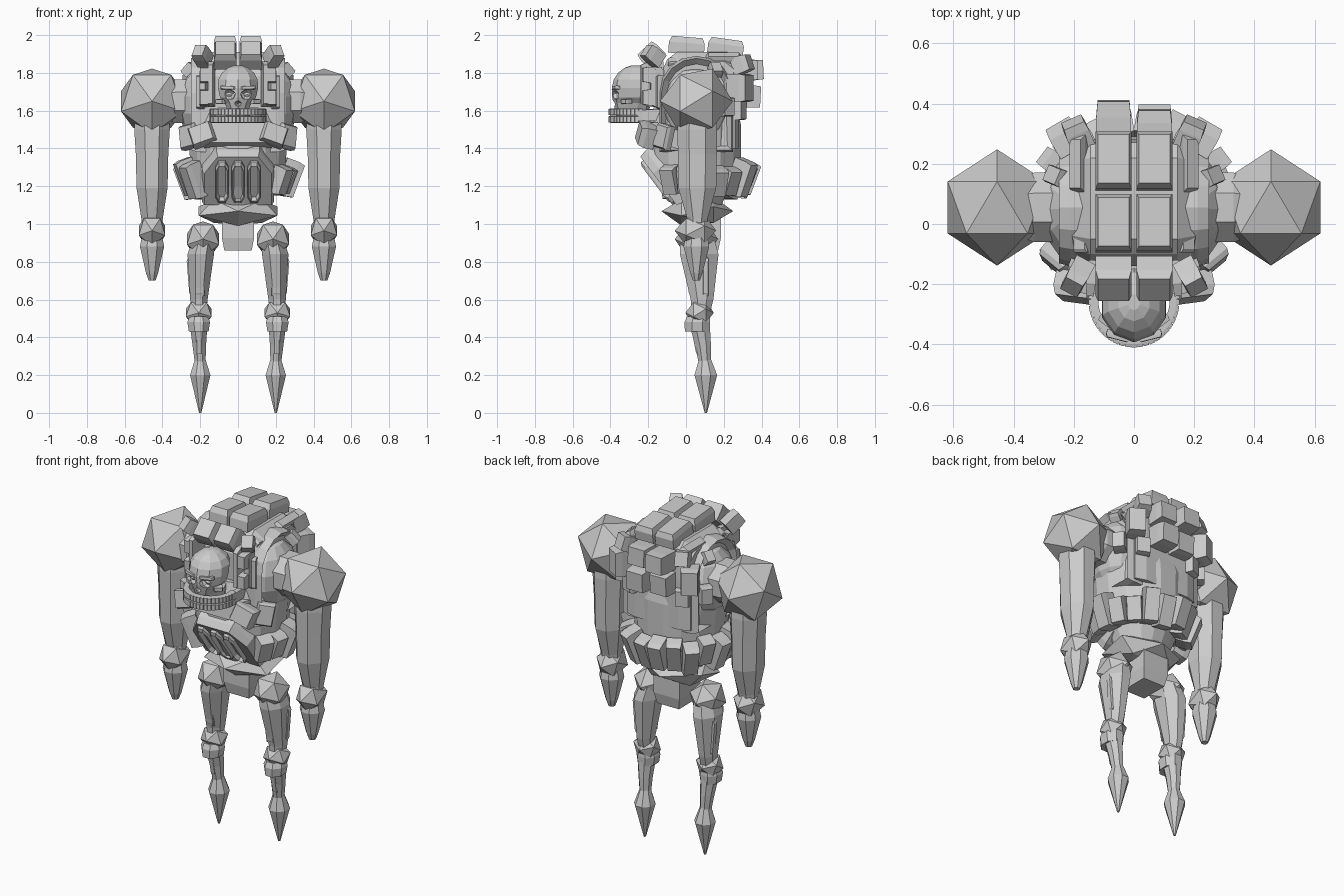
import bpy, bmesh, math, random
from mathutils import Vector, Matrix

if "Cube" in bpy.data.objects:
    bpy.data.objects.remove(bpy.data.objects["Cube"])

random.seed(4)
grey = bpy.data.materials.new("plain_grey")
grey.diffuse_color = (0.6, 0.6, 0.6, 1)
grey.use_nodes = True
grey.node_tree.nodes["Principled BSDF"].inputs["Base Color"].default_value = grey.diffuse_color


def finish(bm, name):
    bmesh.ops.recalc_face_normals(bm, faces=bm.faces[:])
    me = bpy.data.meshes.new(name)
    bm.to_mesh(me)
    bm.free()
    me.materials.append(grey)
    ob = bpy.data.objects.new(name, me)
    bpy.context.collection.objects.link(ob)
    return ob


def loft(name, rings, n=8):
    """Stack of n-sided horizontal rings: (x, y, z, half width, half depth)."""
    bm = bmesh.new()
    k = 1 / math.cos(math.pi / n)
    rows = []
    for x, y, z, rx, ry in rings:
        row = []
        for i in range(n):
            a = (i + 0.5) * math.tau / n
            row.append(bm.verts.new((x + rx * k * math.cos(a), y + ry * k * math.sin(a), z)))
        rows.append(row)
    for a, b in zip(rows, rows[1:]):
        for i in range(n):
            j = (i + 1) % n
            bm.faces.new((a[i], a[j], b[j], b[i]))
    bm.faces.new(rows[0])
    bm.faces.new(rows[-1])
    return finish(bm, name)


def plate(name, pos, normal, w, h, t, up=(0, 0, 1), taper=0.85, roll=0, outline=None, inset=0, depth=0):
    """Chamfered slab whose base sits at pos and which rises along normal."""
    n = Vector(normal).normalized()
    x = Vector(up).cross(n).normalized()
    rot = Matrix((x, n.cross(x), n)).transposed() @ Matrix.Rotation(roll, 3, 'Z')
    pts = outline or [(-.5, -.5), (.5, -.5), (.5, .5), (-.5, .5)]
    bm = bmesh.new()
    low, mid, top = [[bm.verts.new(Vector(pos) + rot @ Vector((px * w * k, py * h * k, d)))
                      for px, py in pts] for k, d in ((1, 0), (1, t * .65), (taper, t))]
    for a, b in ((low, mid), (mid, top)):
        for i in range(len(pts)):
            j = (i + 1) % len(pts)
            bm.faces.new((a[i], a[j], b[j], b[i]))
    bm.faces.new(low[::-1])
    cap = bm.faces.new(top)
    if inset:
        bm.normal_update()
        bmesh.ops.inset_region(bm, faces=[cap], thickness=inset, depth=0)
        bmesh.ops.translate(bm, verts=cap.verts[:], vec=n * depth)
    return finish(bm, name)


def ico(name, pos, size):
    """Twenty-sided joint with one corner facing forward."""
    bm = bmesh.new()
    turn = Matrix(((0, 1, 0, 0), (0, 0, -1, 0), (-1, 0, 0, 0), (0, 0, 0, 1)))
    mat = Matrix.Translation(pos) @ Matrix.Diagonal((*size, 1)) @ turn
    bmesh.ops.create_icosphere(bm, subdivisions=1, radius=1, matrix=mat)
    return finish(bm, name)


octagon = [(.5 * math.cos((i + .5) * math.pi / 4), .5 * math.sin((i + .5) * math.pi / 4)) for i in range(8)]

# torso: arched hull extruded across x, with stepped-in ends
hull = [(-.14, 1.4), (-.14, 1.78), (-.10, 1.87), (-.05, 1.91), (.22, 1.91), (.27, 1.87), (.28, 1.7), (.28, 1.4)]
bm = bmesh.new()
rows = []
for x, k in ((-.21, .9), (-.145, 1), (.145, 1), (.21, .9)):
    rows.append([bm.verts.new((x, .07 + (y - .07) * k, 1.4 + (z - 1.4) * k)) for y, z in hull])
for a, b in zip(rows, rows[1:]):
    for i in range(len(hull)):
        j = (i + 1) % len(hull)
        bm.faces.new((a[i], a[j], b[j], b[i]))
bm.faces.new(rows[0])
bm.faces.new(rows[-1])
finish(bm, "torso_hull")
loft("torso_drum", [(0, .06, 1.08, .15, .12), (0, .05, 1.2, .2, .18), (0, .045, 1.3, .25, .245),
                    (0, .045, 1.53, .27, .245), (0, .05, 1.62, .25, .22)], 16)

# chest shelf, belly grille and its three vents
plate("chest_shelf", (0, -.08, 1.46), (0, -1, .15), .36, .13, .15, taper=.8)
slope = Vector((0, -.8, -.6))
grille = [(-.5, -.5), (.5, -.5), (.5, .15), (.3, .5), (-.3, .5), (-.5, .15)]
plate("belly_panel", (0, -.05, 1.30), slope, .38, .34, .12, taper=.94, outline=grille)
slot = [(-.5, -.36), (-.25, -.5), (.25, -.5), (.5, -.36), (.5, .36), (.25, .5), (-.25, .5), (-.5, .36)]
for x in (-.085, 0, .085):
    plate("belly_vent", Vector((x, -.05, 1.30)) + slope * .115, slope, .07, .27, .03,
          outline=slot, inset=.012, depth=-.03)

# roof and back armour, two columns
armour = [(-.15, 1.86, (0, -.7, .72), .12, .1), (0, 1.90, (0, .08, 1), .19, .09),
          (.205, 1.895, (0, .14, 1), .19, .085)]
for s in (-1, 1):
    for y, z, nrm, h, t in armour:
        plate("roof_plate", (s * .068, y, z), nrm, .12, h, t, up=(0, 1, 0))
    plate("back_plate_upper", (s * .068, .26, 1.81), (0, 1, .05), .115, .11, .135 - s * .015, taper=.92)
    plate("back_plate_middle", (s * .068, .26, 1.68), (0, 1, -.05), .115, .12, .12 + s * .015, taper=.92)

# arched side frame outline
arch = [(-.5, -.5), (.5, -.5)] + [(.5 * math.cos(a * math.pi / 8), .12 + .38 * math.sin(a * math.pi / 8))
                                  for a in range(9)]
# loose armour blocks: position, normal, width, height, thickness
blocks = [((.20, .24, 1.72), (.5, .86, 0), .10, .15, .11), ((.25, .19, 1.62), (.8, .6, 0), .07, .10, .07),
          ((.17, .26, 1.83), (.35, .8, .3), .08, .09, .09), ((.16, .25, 1.60), (.4, .9, 0), .08, .10, .06),
          ((.17, -.14, 1.86), (.35, -.65, .55), .07, .08, .10), ((.24, .15, 1.80), (.6, .25, .6), .06, .07, .05),
          ((.19, -.12, 1.70), (.35, -.9, 0), .04, .18, .04)]
for s in (-1, 1):
    # side frame, shoulder dome and hub
    plate("side_arch_frame", (s * .14, .055, 1.635), (s, 0, 0), .39, .51, .11, taper=.95,
          outline=arch, inset=.03, depth=-.03)
    bm = bmesh.new()
    bmesh.ops.create_uvsphere(bm, u_segments=12, v_segments=7, radius=1,
                              matrix=Matrix.Translation((s * .19, .05, 1.63)) @ Matrix.Diagonal((.125, .18, .2, 1)))
    finish(bm, "shoulder_dome")
    plate("shoulder_hub", (s * .24, .055, 1.65), (s, 0, 0), .25, .25, .14, outline=octagon)
    for (x, y, z), (nx, ny, nz), w, h, t in blocks:
        plate("armour_block", (s * x, y, z), (s * nx, ny, nz), w, h, t, taper=.9)
    plate("roof_side_rail", (s * .165, .2, 1.845), (s * .5, 0, .85), .05, .19, .06, up=(0, 1, 0))
    plate("roof_side_rail_front", (s * .17, -.01, 1.85), (s * .5, 0, .85), .05, .17, .025, up=(0, 1, 0))
    # hood strips beside the head
    plate("hood_strip_inner", (s * .135, -.12, 1.74), (s * .1, -1, 0), .03, .24, .12)
    plate("hood_strip_outer", (s * .175, -.12, 1.72), (s * .2, -1, 0), .035, .2, .07)
    for z in (1.67, 1.79):
        plate("hood_block", (s * .165, -.13, z), (s * .1, -1, 0), .06, .085, .1)
    # tilted plates under the jaw
    plate("collar_plate", (s * .18, -.17, 1.465), (s * .2, -.95, .2), .13, .11, .085, roll=-s * .35)
    plate("chest_side_plate", (s * .245, -.1, 1.46), (s * .65, -.75, .1), .1, .13, .05, roll=-s * .2)

# skirt of uneven blocks round the back and sides
for i in range(14):
    a = math.radians(-30 + i * 240 / 13)
    h, t = random.uniform(.13, .2), random.uniform(.07, .11)
    c, sn = math.cos(a), math.sin(a)
    plate("skirt_block", (.225 * c, .05 + .225 * sn, 1.25 + random.uniform(-.02, .02)), (c, sn, -.38),
          .085, h, t, taper=.92)

# skull with carved sockets
skull = loft("skull", [(0, -.285, 1.60, .055, .085), (0, -.285, 1.64, .07, .095), (0, -.28, 1.67, .095, .105),
                       (0, -.275, 1.72, .106, .112), (0, -.265, 1.765, .104, .112), (0, -.26, 1.80, .085, .095),
                       (0, -.26, 1.828, .052, .06), (0, -.26, 1.84, .02, .025)], 10)
for x, z, r in ((-.048, 1.685, .04), (.048, 1.685, .04), (0, 1.638, .02)):
    cutter = ico("socket_cutter", (x, -.385, z), (r, .045, r * .8))
    cutter.hide_render = True
    cutter.hide_viewport = True
    cut = skull.modifiers.new("socket", 'BOOLEAN')
    cut.operation = 'DIFFERENCE'
    cut.object = cutter
for s in (-1, 1):
    ico("eye", (s * .048, -.345, 1.685), (.026, .014, .016))
    plate("brow", (s * .05, -.36, 1.72), (s * .25, -1, .1), .08, .018, .025, roll=s * .05)
    plate("cheekbone", (s * .078, -.30, 1.648), (s * .6, -.8, 0), .05, .025, .04)
    plate("jaw_arm", (s * .135, -.12, 1.575), (0, -1, 0), .03, .06, .14)
loft("jaw", [(0, -.25, 1.54, .06, .11), (0, -.26, 1.61, .065, .11)], 10)

# two curved rows of teeth
for z in (1.554, 1.593):
    for i in range(25):
        a = math.radians(-96 + i * 8)
        sx, cy = math.sin(a), math.cos(a)
        plate("tooth", (.118 * sx, -.255 - .122 * cy, z), (sx, -cy, 0), .021, .037, .033, taper=.85)

# pelvis
ico("pelvis_cap", (0, .06, 1.068), (.245, .19, .085))
plate("pelvis_block", (0, .085, 1.05), (0, 0, -1), .17, .2, .19, up=(0, 1, 0), taper=.85)

for s in (-1, 1):
    # arm
    x = s * .455
    ico("shoulder_ball", (x, .055, 1.65), (.193, .193, .193))
    loft("arm", [(x, .06, 1.56, .092, .10), (x, .06, 1.5, .094, .105), (x, .06, 1.37, .086, .103),
                 (x, .06, 1.19, .082, .10), (x, .06, 1.03, .057, .055), (x, .055, .96, .05, .05)])
    ico("elbow", (x, .05, .965), (.082, .11, .09))
    loft("hand_spike", [(x, .055, .98, .045, .05), (x, .055, .88, .064, .068),
                        (x, .055, .74, .032, .032), (x, .055, .70, .018, .018)])
    # leg
    ico("hip", (s * .185, .055, .92), (.1, .115, .105))
    loft("thigh", [(s * .18, .06, .92, .06, .09), (s * .197, .07, .84, .07, .102),
                   (s * .207, .085, .6, .046, .06), (s * .207, .08, .54, .04, .05)])
    plate("thigh_side_strip", (s * .245, .105, .72), (s, 0, -.08), .03, .2, .02)
    plate("thigh_front_strip", (s * .2, .012, .72), (0, -1, -.18), .05, .2, .012)
    ico("knee", (s * .208, .072, .53), (.08, .075, .075))
    loft("knee_collar", [(s * .208, .065, .51, .05, .06), (s * .208, .06, .48, .06, .068),
                         (s * .208, .06, .43, .052, .066)])
    loft("shin", [(s * .208, .075, .45, .045, .052), (s * .205, .09, .36, .036, .042),
                  (s * .2, .10, .26, .028, .032)])
    plate("shin_strip", (s * .205, .055, .37), (0, -1, -.2), .03, .12, .012)
    loft("foot_spike", [(s * .2, .10, .29, .026, .03), (s * .2, .105, .2, .054, .06),
                        (s * .2, .105, 0, .006, .006)])
